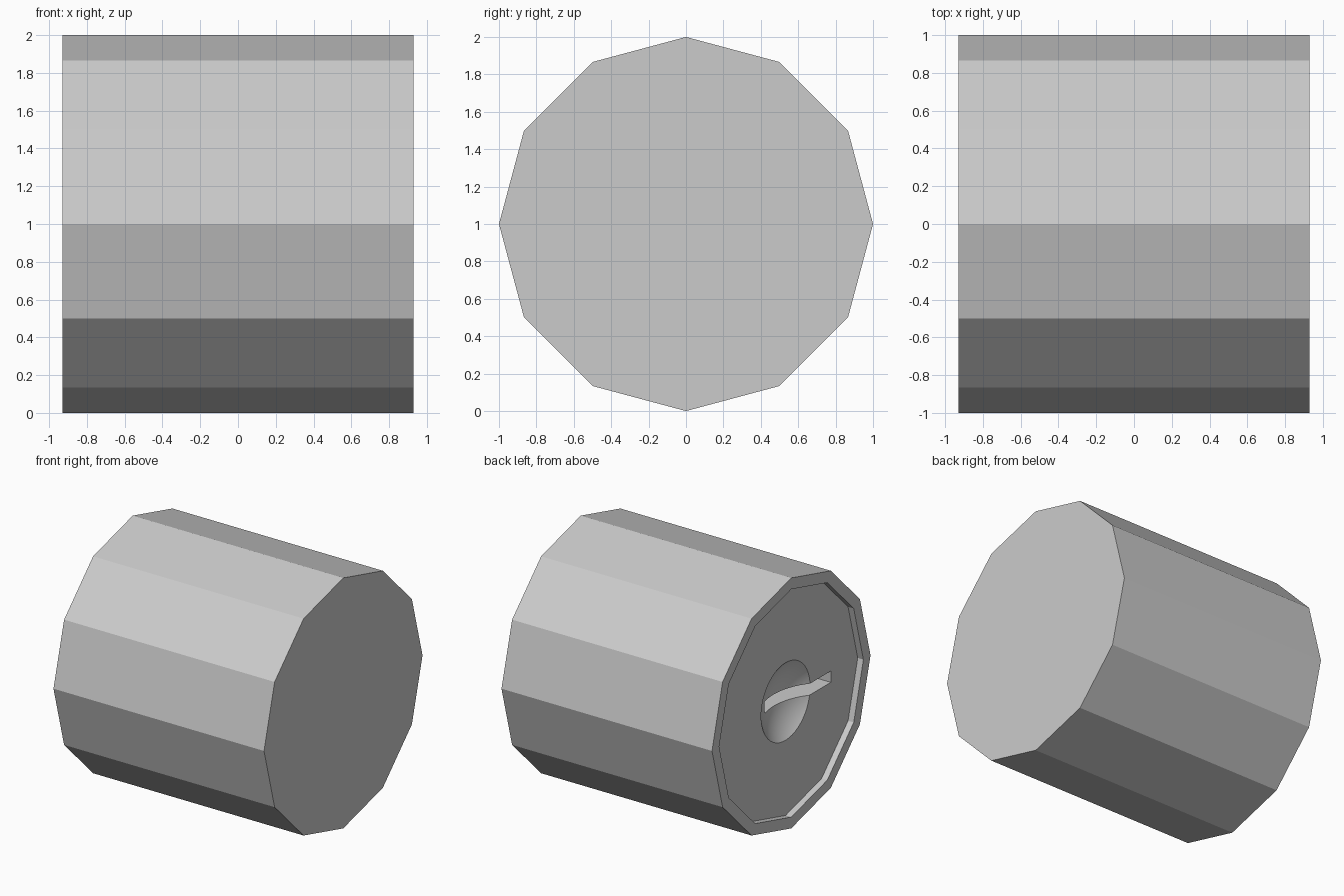
import bpy
from math import pi, radians

if "Cube" in bpy.data.objects:
    bpy.data.objects.remove(bpy.data.objects["Cube"])

HALF = 0.93        # half length of the drum
FLOOR = -0.88      # x of the recessed left face
BOWL_R, BOWL_D = 0.31, 0.11


def prism(name, radius, x0, x1):
    """Twelve-sided prism lying along x, axis at z = 1."""
    bpy.ops.mesh.primitive_cylinder_add(vertices=12, radius=radius, depth=x1 - x0,
                                        location=((x0 + x1) / 2, 0, 1), rotation=(0, pi / 2, 0))
    ob = bpy.context.object
    ob.name = name
    return ob


def cut(target, cutter):
    """Subtract the cutter from the target, then discard it."""
    mod = target.modifiers.new("cut", 'BOOLEAN')
    mod.operation, mod.solver, mod.object = 'DIFFERENCE', 'EXACT', cutter
    bpy.context.view_layer.objects.active = target
    bpy.ops.object.modifier_apply(modifier=mod.name)
    bpy.data.objects.remove(cutter, do_unlink=True)


# Solid drum with its shallow end recess
drum = prism("drum_body", 1.0, -HALF, HALF)
cut(drum, prism("recess_cutter", 0.91, -1.2, FLOOR))

# Shallow round dish in the recessed face
sphere_r = (BOWL_R ** 2 + BOWL_D ** 2) / (2 * BOWL_D)
bpy.ops.mesh.primitive_uv_sphere_add(segments=48, ring_count=48, radius=sphere_r,
                                     location=(FLOOR + BOWL_D - sphere_r, 0, 1),
                                     rotation=(0, pi / 2, 0))
cut(drum, bpy.context.object)

# Narrow slot running from the dish out to one side
y0, y1, x0, x1 = -0.57, 0.14, -1.0, FLOOR + 0.35
bpy.ops.mesh.primitive_cube_add(size=1, location=((x0 + x1) / 2, (y0 + y1) / 2, 0.98))
slot = bpy.context.object
slot.scale = (x1 - x0, y1 - y0, 0.09)
cut(drum, slot)

# Smooth dish, crisp drum facets
bpy.ops.object.select_all(action='DESELECT')
drum.select_set(True)
bpy.context.view_layer.objects.active = drum
bpy.ops.object.shade_smooth_by_angle(angle=radians(20))
